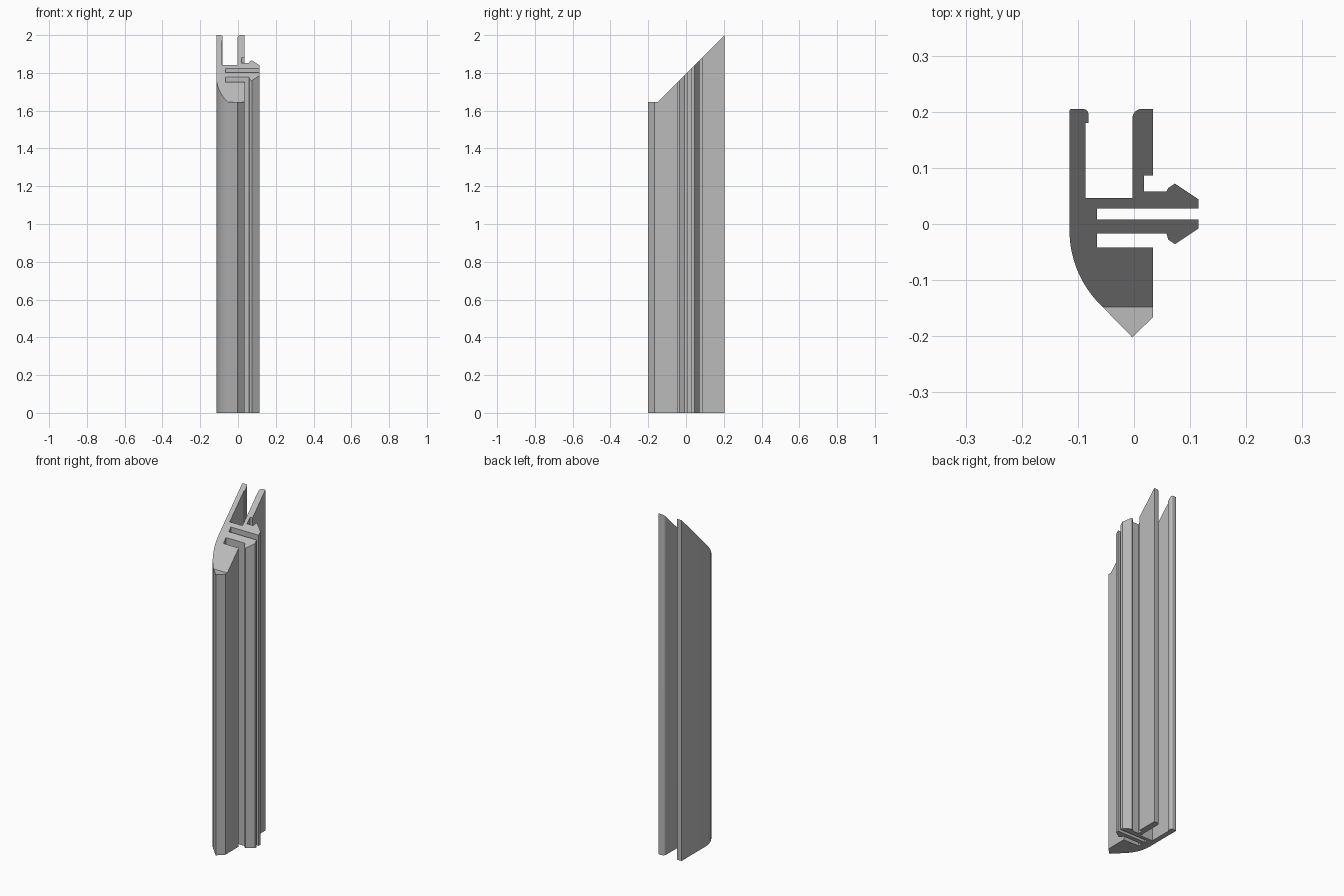
import bpy
import bmesh
import math

cube = bpy.data.objects.get("Cube")
if cube:
    bpy.data.objects.remove(cube, do_unlink=True)

# One plain grey
grey = bpy.data.materials.new("plain_grey")
grey.use_nodes = True
colour = (0.5, 0.5, 0.5, 1)
grey.diffuse_color = colour
grey.node_tree.nodes["Principled BSDF"].inputs["Base Color"].default_value = colour


def arc(cx, cy, r, start, end, steps):
    """Points along a circular arc, angles in degrees."""
    angles = [math.radians(start + (end - start) * i / steps) for i in range(steps + 1)]
    return [(cx + r * math.cos(a), cy + r * math.sin(a)) for a in angles]


NOSE_Y = -0.148   # in front of this line the top is level
TOP_SHIFT = 1.795  # behind it the top is mitred at 45 degrees

# Cross-section, clockwise from the outer left arm
profile = arc(-0.111, 0.201, 0.004, 180, 90, 3)
profile += arc(-0.091, 0.195, 0.01, 90, 0, 6)
profile += [(-0.081, 0.18), (-0.086, 0.18), (-0.086, 0.046), (-0.003, 0.046)]
profile += arc(0.014, 0.188, 0.017, 180, 90, 8)
profile += [(0.034, 0.205), (0.034, 0.086), (0.018, 0.086), (0.018, 0.058)]

# Pair of barbed clips, mirrored about the slot between them
barb = [(0.058, 0.04), (0.061, 0.046), (0.073, 0.054), (0.115, 0.026),
        (0.115, 0.01), (-0.066, 0.01)]
SLOT_Y = 0.018
profile += [(x, SLOT_Y + y) for x, y in barb]
profile += [(x, SLOT_Y - y + 0.0) for x, y in reversed(barb)]
profile[-1] = (0.058, -0.017)
profile += [(-0.066, -0.017), (-0.066, -0.042), (0.034, -0.042)]

# Pointed nose and curved outer wall
profile += [(0.034, -0.166), (-0.003, -0.202)]
profile += arc(0.073, -0.011, 0.188, 226.8, 180, 14)

# Extrude the section upward, then shape its top
bm = bmesh.new()
bm.faces.new([bm.verts.new((x, y, 0)) for x, y in profile])
bmesh.ops.bisect_plane(bm, geom=bm.verts[:] + bm.edges[:] + bm.faces[:],
                       dist=0.0006, plane_co=(0, NOSE_Y, 0), plane_no=(0, 1, 0))
result = bmesh.ops.extrude_face_region(bm, geom=bm.faces[:], use_keep_orig=True)
for v in result["geom"]:
    if isinstance(v, bmesh.types.BMVert):
        v.co.z = TOP_SHIFT + max(v.co.y, NOSE_Y)
bmesh.ops.recalc_face_normals(bm, faces=bm.faces[:])

mesh = bpy.data.meshes.new("mitred_trim_strip")
bm.to_mesh(mesh)
bm.free()
mesh.materials.append(grey)
strip = bpy.data.objects.new("mitred_trim_strip", mesh)
bpy.context.collection.objects.link(strip)

# Smooth curves, crisp corners
bpy.ops.object.select_all(action="DESELECT")
strip.select_set(True)
bpy.context.view_layer.objects.active = strip
bpy.ops.object.shade_smooth_by_angle(angle=math.radians(25))
